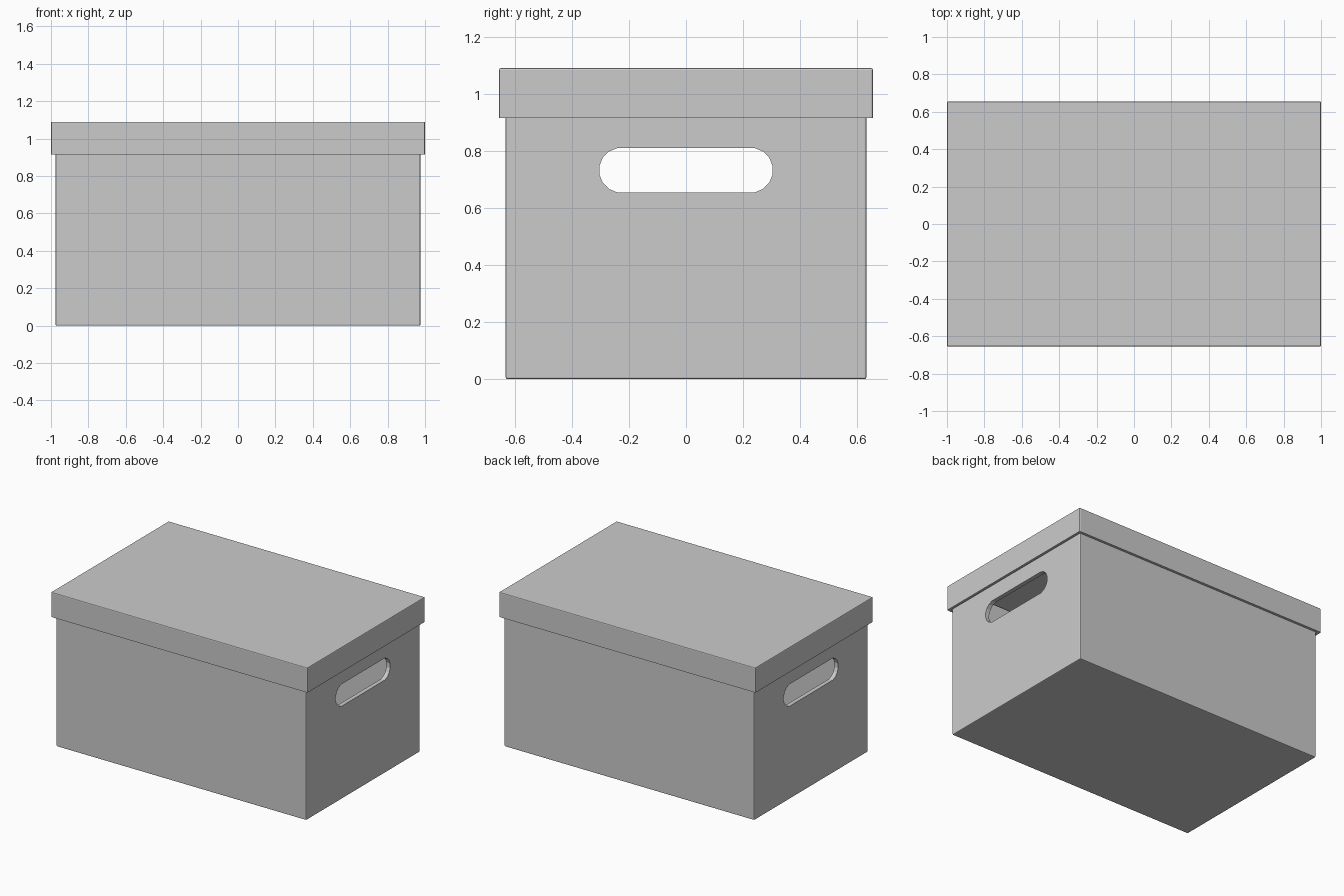
import bpy, bmesh, math

if "Cube" in bpy.data.objects:
    bpy.data.objects.remove(bpy.data.objects["Cube"])


def shell(name, hx, hy, z0, z1, open_top, wall, bevel):
    """Thin-walled rectangular tray, open at the top or at the bottom."""
    bm = bmesh.new()
    bmesh.ops.create_cube(bm, size=1)
    for v in bm.verts:
        v.co = (v.co.x * 2 * hx, v.co.y * 2 * hy, z1 if v.co.z > 0 else z0)
    bm.normal_update()
    sign = 1 if open_top else -1
    cap = [f for f in bm.faces if f.normal.z * sign > 0.9]
    bmesh.ops.delete(bm, geom=cap, context='FACES')
    edges = [e for e in bm.edges if len(e.link_faces) == 2]
    bmesh.ops.bevel(bm, geom=edges, offset=bevel, segments=2, profile=0.5,
                    affect='EDGES', clamp_overlap=True)
    bmesh.ops.recalc_face_normals(bm, faces=bm.faces)
    # make sure the faces point outward
    base = max(bm.faces, key=lambda f: f.calc_area() if abs(f.normal.z) > 0.9 else 0)
    if base.normal.z * sign > 0:
        bmesh.ops.reverse_faces(bm, faces=bm.faces)
    me = bpy.data.meshes.new(name)
    bm.to_mesh(me)
    bm.free()
    ob = bpy.data.objects.new(name, me)
    bpy.context.collection.objects.link(ob)
    mod = ob.modifiers.new("wall", 'SOLIDIFY')
    mod.thickness = wall
    mod.offset = -1
    mod.use_even_offset = True
    return ob


def slot_cutter(name, half_len, r, zc, depth):
    """Stadium-shaped prism running along x through both end walls."""
    bm = bmesh.new()
    pts = []
    for side in (1, -1):
        for i in range(8):
            a = math.radians(-78.75 + 22.5 * i)
            pts.append((side * (half_len - r + r * math.cos(a)),
                        zc + side * r * math.sin(a)))
    face = bm.faces.new([bm.verts.new((-depth, y, z)) for y, z in pts])
    ext = bmesh.ops.extrude_face_region(bm, geom=[face])
    for v in ext['geom']:
        if isinstance(v, bmesh.types.BMVert):
            v.co.x = depth
    bmesh.ops.recalc_face_normals(bm, faces=bm.faces)
    me = bpy.data.meshes.new(name)
    bm.to_mesh(me)
    bm.free()
    ob = bpy.data.objects.new(name, me)
    bpy.context.collection.objects.link(ob)
    ob.hide_render = True
    ob.hide_set(True)
    return ob


# Box body with a hand slot in each end
body = shell("box_body", 0.975, 0.632, 0.0, 1.06, True, 0.03, 0.006)
cutter = slot_cutter("slot_cutter", 0.305, 0.079, 0.732, 1.2)
cut = body.modifiers.new("hand_slots", 'BOOLEAN')
cut.operation = 'DIFFERENCE'
cut.solver = 'EXACT'
cut.object = cutter

# Lid that overlaps the body rim
lid = shell("lid", 1.0, 0.655, 0.915, 1.09, False, 0.018, 0.006)
